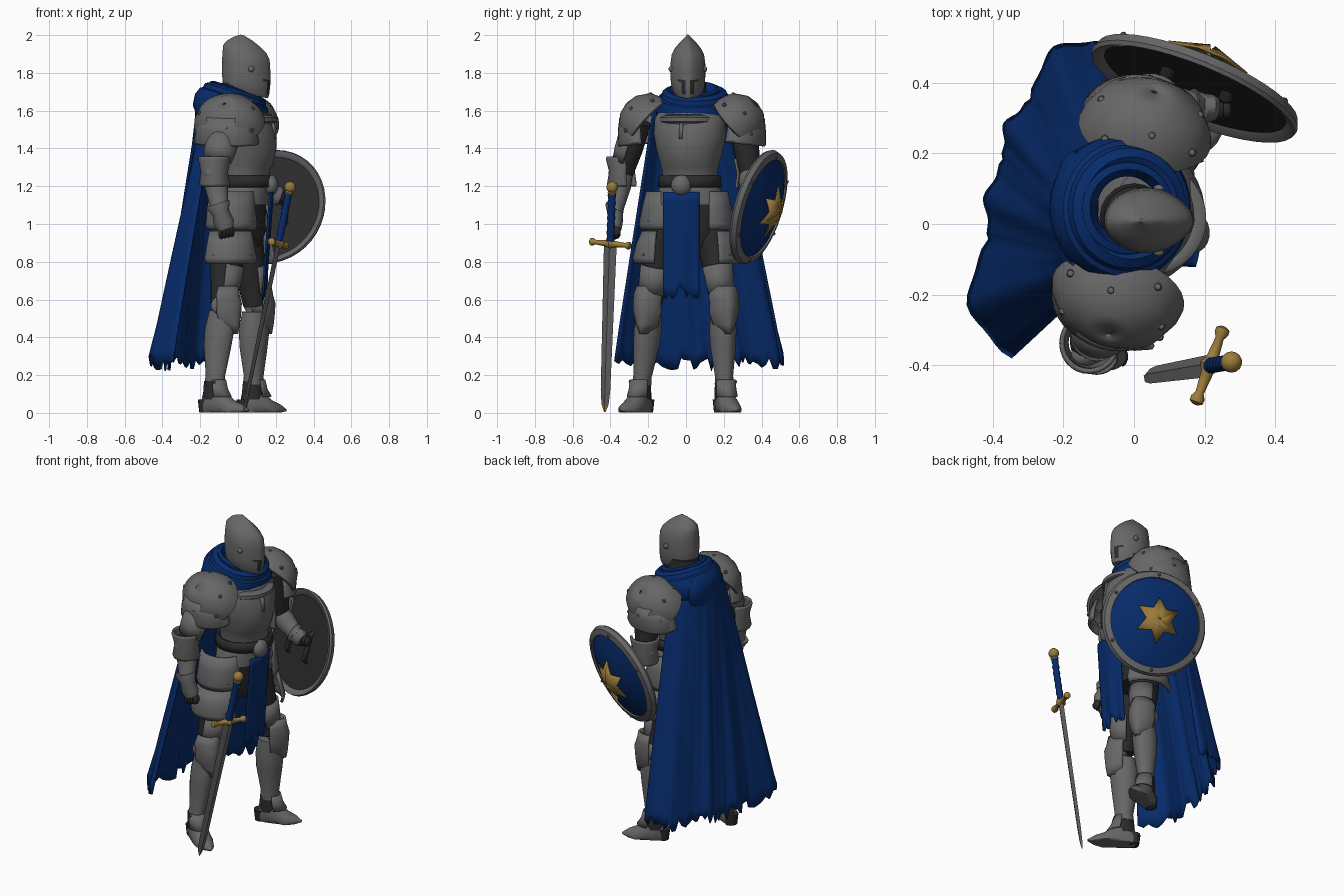
import bpy, bmesh, math, random
from mathutils import Vector as V, Matrix

cube = bpy.data.objects.get("Cube")
if cube:
    bpy.data.objects.remove(cube)
random.seed(4)

def material(name, rgb):
    m = bpy.data.materials.new(name)
    m.use_nodes = True
    m.diffuse_color = (*rgb, 1)
    m.node_tree.nodes["Principled BSDF"].inputs["Base Color"].default_value = (*rgb, 1)
    return m

STEEL = material("steel grey", (0.135, 0.135, 0.138))
DARK = material("dark leather", (0.024, 0.024, 0.025))
BLUE = material("royal blue", (0.002, 0.024, 0.145))
GOLD = material("dull gold", (0.33, 0.2, 0.043))

def finish(name, bm, mats, thick=0.0, angle=40):
    bmesh.ops.recalc_face_normals(bm, faces=bm.faces)
    me = bpy.data.meshes.new(name)
    bm.to_mesh(me)
    bm.free()
    ob = bpy.data.objects.new(name, me)
    bpy.context.collection.objects.link(ob)
    for m in mats:
        me.materials.append(m)
    if thick:
        mod = ob.modifiers.new("Thickness", 'SOLIDIFY')
        mod.thickness, mod.offset = thick, 0
    bpy.ops.object.select_all(action='DESELECT')
    ob.select_set(True)
    bpy.context.view_layer.objects.active = ob
    bpy.ops.object.shade_smooth_by_angle(angle=math.radians(angle))
    return ob

def frame(origin, zdir=(0, 0, 1), hint=(1, 0, 0)):
    z = V(zdir).normalized()
    x = (V(hint) - z * V(hint).dot(z)).normalized()
    y = z.cross(x)
    return Matrix.Translation(V(origin)) @ Matrix((x, y, z)).transposed().to_4x4()

def shell(name, M, rows, mats, arc=None, n=20, thick=0.0, point=0.0, slope=0.0,
          star=False, paint=None, cap=True, angle=40):
    """Loft of elliptical rings (z, rx, ry, dx); arc=(middle, half width) in degrees leaves it open."""
    bm, grid = bmesh.new(), []
    cols = n if arc is None else n + 1
    for row in rows:
        z, rx, ry, dx = (*row, 0)[:4] if len(row) > 2 else (row[0], row[1], row[1], 0)
        ring = []
        for i in range(cols):
            a = 2 * math.pi * i / n if arc is None else math.radians(arc[0] + arc[1] * (2 * i / n - 1))
            k = 0.55 if star and i % 2 else 1
            x = dx + k * rx * math.cos(a) * (1 + point * max(0, math.cos(a)) ** 6)
            p = M @ V((x, k * ry * math.sin(a), z + slope * x + (0.02 if k < 1 and rx > 0.02 else 0)))
            p.z = max(p.z, 0.003)
            ring.append(bm.verts.new(p))
        grid.append(ring)
    for lo, hi in zip(grid, grid[1:]):
        for i in range(cols if arc is None else n):
            j = (i + 1) % cols
            bm.faces.new((lo[i], lo[j], hi[j], hi[i]))
    if arc is None and cap and not thick:
        bm.faces.new(grid[0])
        bm.faces.new(grid[-1])
    if paint:
        inv = M.inverted()
        for f in bm.faces:
            f.material_index = paint(inv @ f.calc_center_median())
    return finish(name, bm, mats, thick, angle)

def limb(name, a, b, rows, mat, hint=(1, 0, 0), **kw):
    d = V(b) - V(a)
    rows = [(r[0] * d.length, *r[1:]) for r in rows]
    return shell(name, frame(a, d, hint), rows, [mat], **kw)

def balls(name, spots, scale, mat, seg=14):
    bm = bmesh.new()
    for p in spots:
        m = Matrix.Translation(V(p)) @ Matrix.Diagonal((*scale, 1))
        bmesh.ops.create_uvsphere(bm, u_segments=seg, v_segments=seg // 2, radius=1, matrix=m)
    return finish(name, bm, [mat])

def cloth(name, point, cols, rows, thick=0.01):
    bm = bmesh.new()
    g = [[bm.verts.new(point(i / cols, j / rows)) for i in range(cols + 1)] for j in range(rows + 1)]
    for j in range(rows):
        for i in range(cols):
            bm.faces.new((g[j][i], g[j][i + 1], g[j + 1][i + 1], g[j + 1][i]))
    return finish(name, bm, [BLUE], thick, 60)

# Helmet with pointed visor, eye slits and breaths
def slits(p):
    h = p.z + 0.2 * p.x
    eye = p.x > 0.06 and 0.015 < abs(p.y) < 0.06 and 0.085 < h < 0.1
    breath = p.x > 0.07 and 0.015 < abs(p.y) < 0.032 and 0.02 < h < 0.085
    return 1 if eye or breath else 0
shell("helmet", frame((0.035, 0.01, 1.69)),
      [(0, .108, .07), (.02, .114, .083), (.06, .118, .09), (.086, .12, .092), (.098, .12, .092), (.16, .119, .092),
       (.205, .116, .086), (.235, .108, .07, -.006), (.265, .08, .045, -.01), (.29, .045, .02, -.012), (.308, .008, .005, -.014)],
      [STEEL, DARK], n=48, point=0.14, slope=-0.2, paint=slits)
balls("visor_pivots", [(0.07, 0.01 + s * 0.09, 1.82) for s in (-1, 1)], (.016, .012, .016), STEEL)
shell("neck", frame((0.0, 0.02, 1.55)), [(0, .1), (.2, .085)], [DARK])

# Hood gathered round the neck
H = frame((-0.03, 0.045, 1.64), (0.3, 0, 1))
shell("hood", H, [(-.1, .175, .18), (-.07, .198, .203), (-.01, .203, .208), (.03, .187, .192), (.036, .174, .178),
                  (.06, .168, .17), (.075, .14, .145), (.06, .115, .115), (0, .1, .1)], [BLUE], n=32, cap=False)
shell("hood_fold", H, [(.04, .135, .135), (.078, .135, .13, -.01), (.085, .115, .11, -.01), (.04, .09, .09)], [BLUE], n=28, cap=False)
shell("hood_back", frame((-0.165, 0.05, 1.49)), [(-.06, .015, .03), (-.02, .04, .08), (.06, .06, .14), (.14, .065, .16),
      (.2, .045, .13), (.225, .02, .06)], [BLUE])

# Torso, turned slightly towards the sword side
FWD = V((0.96, -0.27, 0))
T = frame((0.03, 0.02, 0), hint=FWD)
shell("breastplate", T, [(1.24, .13, .145), (1.29, .135, .15), (1.31, .15, .155), (1.4, .168, .18), (1.48, .165, .195),
                         (1.56, .14, .19), (1.62, .1, .15)], [STEEL], n=32, point=0.04)
shell("breastplate_collar", T, [(1.535, .152, .145), (1.545, .17, .16), (1.56, .17, .16), (1.575, .14, .14)], [STEEL],
      arc=(0, 62), thick=0.012)
shell("breastplate_ridge", T, [(1.45, .172, .17), (1.535, .162, .17)], [STEEL], arc=(0, 3), n=2, thick=0.016)
shell("belt", T, [(1.195, .158, .165), (1.255, .15, .157)], [DARK], n=28, thick=0.014)
shell("fauld", T, [(1.1, .135, .19), (1.16, .14, .175), (1.21, .14, .155)], [STEEL], n=28)
shell("hips", T, [(.88, .08, .12), (.95, .11, .16), (1.12, .115, .165)], [DARK])
balls("belt_buckle", [(0.175, -0.025, 1.205)], (.04, .055, .055), STEEL, 18)

# Cloth: ragged cape hanging in deep lobes, and front tabard
TOP = [(-.12, -.17, 1.62), (-.19, -.09, 1.63), (-.215, .03, 1.63), (-.18, .14, 1.62), (-.06, .25, 1.6)]
HEM = [(-.335, -.375, .29), (-.4, -.045, .25), (-.36, .18, .25), (-.285, .345, .26), (-.06, .5, .27)]
BULGE = [.095, .035, .04, .085]
ragged = [random.uniform(-.035, .045) for _ in range(57)]
def cape_point(u, t):
    i = min(int(u * 4), 3)
    s = u * 4 - i
    chord = V(HEM[i + 1]) - V(HEM[i])
    out = V((-chord.y, chord.x, 0)).normalized()
    ease = BULGE[i] * math.sin(math.pi * s) ** 0.8 + 0.008 * math.cos(4 * math.pi * s)
    p = V(TOP[i]).lerp(V(TOP[i + 1]), s).lerp(V(HEM[i]) + chord * s, t)
    return p + out * ease * t ** 0.8 + V((0, 0, ragged[round(u * 56)] * max(0, t - 0.85) / 0.15))
cloth("cape", cape_point, 56, 20)
def tabard_point(u, t):
    tear = ragged[round(u * 14)] * max(0, t - 0.8) / 0.2
    bow = 0.015 * (2 * u - 1) ** 2
    return V((0.185 - 0.045 * t - bow + 0.006 * math.cos(u * 12.5) * t, -0.12 + 0.19 * u, 1.17 - 0.54 * t + tear))
cloth("tabard", tabard_point, 14, 10)

# Pauldrons with lames and rivets
rivets = []
for s, side in ((-1, "sword"), (1, "shield")):
    C = V((-.05, -.215, 1.55)) if s < 0 else V((.035, .278, 1.55))
    P = frame(C, (.17 * s, .72 * s, .65), FWD)
    shell(side + "_pauldron", P, [(-.03, .18, .15), (-.025, .187, .156), (0, .181, .15), (.07, .145, .122),
                                  (.115, .07, .065), (.13, .008, .008)], [STEEL], n=28, thick=0.01)
    shell(side + "_pauldron_lame", frame(C + V((-.01, s * .02, 0)), (0, s * .1, 1), FWD),
          [(-.125, .164, .125), (-.115, .17, .128), (-.05, .157, .122), (.02, .13, .11)], [STEEL], arc=(s * 90, 105), thick=0.012)
    for k in range(8):
        a = math.radians(k * 45 + 10)
        r = 1 if k % 2 else .8
        rivets.append(P @ V((.178 * r * math.cos(a), .148 * r * math.sin(a), .02 if k % 2 else .072)))

# Arms
def arm(side, sh, el, wr, hd, out):
    limb(side + "_upper_arm", sh, el, [(-.1, .075, .068), (.5, .075, .068), (1.05, .055, .055)], DARK)
    limb(side + "_vambrace", el, wr, [(.05, .058, .055), (.35, .062, .058), (.95, .045, .042), (1, .05, .046)], STEEL)
    limb(side + "_elbow_cop", V(el) + V((0, 0, .085)), V(el) - V((0, 0, .07)),
         [(0, .08, .078), (.08, .084, .08), (.5, .066, .066), (.92, .078, .075), (1, .074, .07)], STEEL,
         hint=out, arc=(0, 130), thick=.012)
    balls(side + "_elbow_boss", [V(el) + V(out) * .045], (.04, .035, .045), STEEL)
    limb(side + "_gauntlet", wr, hd, [(-.35, .062, .05), (-.3, .064, .052), (.1, .046, .042), (.6, .055, .04), (.9, .04, .033)], STEEL)
    balls(side + "_fingers", [V(hd) + V((.028 - .019 * i, 0, -.004 * i)) for i in range(4)], (.016, .03, .03), DARK, 10)
arm("sword", (-.06, -.26, 1.52), (-.125, -.335, 1.27), (-.095, -.375, 1.07), (-.06, -.375, .96), (-.4, -.9, 0))
arm("shield", (.05, .3, 1.52), (.05, .34, 1.26), (.18, .33, 1.16), (.235, .325, 1.14), (-.8, .3, 0))
limb("sword_rerebrace", (-.06, -.26, 1.52), (-.125, -.335, 1.27), [(.2, .085, .078), (.55, .082, .076), (.75, .072, .07)],
     STEEL, arc=(120, 110), thick=0.008)

# Legs with layered plates
def leg(side, s, hip, knee, ankle, toe):
    hip, knee, ankle, toe = map(V, (hip, knee, ankle, toe))
    step = (toe - ankle).to_2d().normalized()
    fwd = V((step.x, step.y, 0))
    limb(side + "_thigh", hip, knee, [(0, .1, .09), (.5, .085, .075), (1, .06, .06)], DARK)
    limb(side + "_cuisse", hip, knee, [(.5, .092, .082), (.7, .084, .076), (.86, .072, .07)], STEEL,
         arc=(s * -15, 75), thick=0.01)
    for label, z, hi, lo, h in (("upper", .97, .115, .135, .2), ("lower", .79, .12, .15, .17)):
        c = hip.lerp(knee, .0 if label == "upper" else .25)
        shell(side + "_" + label + "_tasset", frame((c.x, c.y, z)),
              [(0, lo - .008, lo - .018), (.03, lo, lo - .012), (h * .6, (hi + lo) / 2, lo - .03), (h, hi, hi - .03)],
              [STEEL], arc=(s * 78, 82 if label == "upper" else 66), thick=0.014)
        for a in (40, 80, 120):
            q = math.radians(s * a)
            rivets.append(V((c.x + lo * .99 * math.cos(q), c.y + (lo - .02) * math.sin(q), z + .045)))
    limb(side + "_greave", knee, ankle, [(.08, .066, .062), (.3, .079, .071, -.003), (.5, .073, .067, -.005), (.85, .051, .048),
         (.95, .055, .05)], STEEL, hint=fwd, point=.1, n=24)
    K = frame(knee - V((0, 0, .15)), hint=fwd)
    shell(side + "_knee_plate", K, [(0, .085, .02), (.05, .092, .058), (.12, .098, .08), (.16, .1, .076), (.2, .088, .082),
                                   (.25, .08, .06)], [STEEL], arc=(0, 80), thick=0.012, point=.1)
    balls(side + "_knee_cop", [knee + fwd * .04], (.058, .062, .06), STEEL)
    balls(side + "_knee_wing", [knee + V((0, s * .06, 0))], (.06, .02, .052), STEEL)
    # Pointed armoured shoe with instep flap and heel
    heel = ankle - fwd * .06
    limb(side + "_shoe", (heel.x, heel.y, .025), (toe.x, toe.y, .014),
         [(0, .07, .033, .02), (.15, .097, .046, .03), (.34, .097, .052, .02), (.5, .07, .056, .01), (.65, .05, .055),
          (.85, .03, .036), (1, .006, .006)], STEEL, hint=(0, 0, 1), angle=50)
    shell(side + "_instep_flap", frame((ankle.x, ankle.y, .085), hint=fwd), [(0, .1, .06), (.04, .075, .057), (.09, .062, .054)],
          [STEEL], arc=(0, 70), thick=.008)
    shell(side + "_ankle", frame((ankle.x, ankle.y, .07), hint=fwd), [(0, .064, .05), (.1, .054, .05)], [DARK])
    shell(side + "_heel", frame((heel.x, heel.y, 0), hint=fwd), [(.003, .03, .035, .005), (.07, .038, .042, .005)], [DARK], n=12)
    rivets.append(ankle + V((0, s * .055, .035)))
leg("sword_leg", -1, (-.04, -.12, .98), (-.085, -.19, .57), (-.127, -.237, .13), (.055, -.35, 0))
leg("shield_leg", 1, (.03, .13, .98), (.088, .193, .57), (.08, .203, .13), (.255, .275, 0))
balls("rivets", rivets, (.012, .012, .012), STEEL, 8)

# Round shield
S = frame((.175, .388, 1.088), (.36, .89, -.27), (0, 0, 1))
dome = lambda r: .08 - .9 * r * r
shell("shield_face", S, [(dome(r), r) for r in (.005, .07, .13, .2, .275)], [BLUE], n=40)
shell("shield_back", S, [(dome(r) - .014, r) for r in (.005, .07, .13, .2, .283)], [DARK], n=40)
shell("shield_rim", S, [(.01, .263), (.025, .268), (.015, .303), (-.01, .313), (-.022, .307), (-.01, .278), (.01, .263)],
      [STEEL], n=40, cap=False)
shell("shield_star", S, [(.112, .006), (.105, .03), (dome(.138) + .01, .138)], [GOLD], n=12, star=True, thick=.008, angle=60)
balls("shield_rivets", [S @ V((.285 * math.cos(k * 1.05), .285 * math.sin(k * 1.05), .02)) for k in range(6)],
      (.01, .01, .01), STEEL, 8)
for k in (-.09, .09):
    limb("shield_strap", S @ V((-.13, k, .04)), S @ V((.13, k, .04)), [(0, .012, .02), (.2, .012, .02, .06), (.8, .012, .02, .06),
         (1, .012, .02)], DARK, hint=S.to_3x3() @ V((0, 0, -1)), n=8)

# Sword resting on its point
W = frame((.03, -.43, .005), (.25, .04, 1.21), (.36, .93, 0))
shell("sword_blade", W, [(0, .004, .003), (.04, .02, .007), (.12, .027, .009), (.9, .036, .013)], [STEEL, GOLD], n=4,
      paint=lambda p: 1 if p.z < .035 else 0, angle=20)
shell("sword_grip", W, [(.9, .02, .018)] + [(.93 + .02 * i, .023 - .004 * (i % 2), .021 - .004 * (i % 2)) for i in range(14)],
      [BLUE], n=14)
limb("sword_guard", W @ V((-.118, 0, .91)), W @ V((.118, 0, .91)),
     [(0, .008, .008), (.03, .02, .02), (.09, .02, .02), (.15, .012, .012), (.42, .018, .018), (.5, .028, .03),
      (.58, .018, .018), (.85, .012, .012), (.91, .02, .02), (.97, .02, .02), (1, .008, .008)], GOLD, hint=(0, 0, 1), n=12)
shell("sword_collar", W, [(1.17, .016), (1.185, .024), (1.195, .018)], [GOLD], n=14)
balls("sword_pommel", [W @ V((0, 0, 1.215))], (.031, .031, .031), GOLD)
